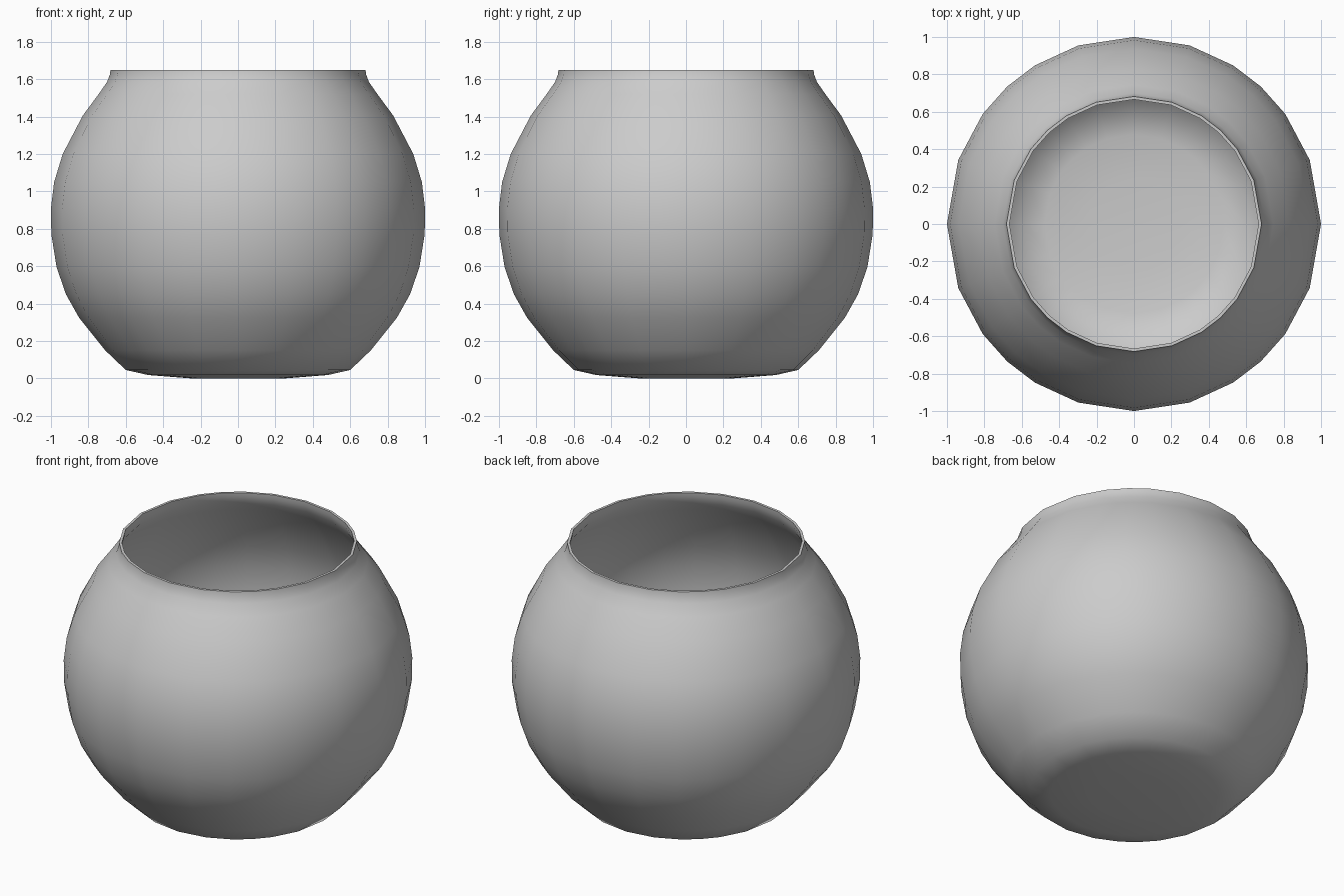
import bpy, bmesh, math

if "Cube" in bpy.data.objects:
    bpy.data.objects.remove(bpy.data.objects["Cube"])

# Outer profile of the bowl (radius, height), bottom to rim
outer = [(0.25, 0.0), (0.48, 0.018), (0.60, 0.045), (0.71, 0.15), (0.85, 0.325),
         (0.92, 0.45), (0.97, 0.595), (0.998, 0.77), (1.0, 0.91), (0.983, 1.05),
         (0.937, 1.20), (0.83, 1.405), (0.745, 1.52), (0.70, 1.585),
         (0.685, 1.625), (0.682, 1.65)]
wall = 0.016

# Inner profile: outer offset inward along its normals
inner = []
for i, (r, z) in enumerate(outer):
    a, b = outer[max(i - 1, 0)], outer[min(i + 1, len(outer) - 1)]
    dr, dz = b[0] - a[0], b[1] - a[1]
    n = math.hypot(dr, dz)
    inner.append((r - wall * dz / n, z + wall * dr / n))
inner[-1] = (0.666, 1.65)
profile = outer + inner[::-1]

# Slightly uneven 24-sided spacing, repeated per quadrant
quadrant = [0, 20, 36, 47.3, 58, 72.7]
angles = [math.radians(q * 90 + a) for q in range(4) for a in
          (quadrant if q % 2 == 0 else [0] + [90 - x for x in quadrant[:0:-1]])]

bm = bmesh.new()
rings = [[bm.verts.new((r * math.cos(t), r * math.sin(t), z)) for t in angles]
         for r, z in profile]
n = len(angles)
for lo, hi in zip(rings, rings[1:]):
    for i in range(n):
        j = (i + 1) % n
        bm.faces.new((lo[i], lo[j], hi[j], hi[i]))

# Floor discs, outside and inside
bm.faces.new(rings[0][::-1])
bm.faces.new(rings[-1])
bmesh.ops.recalc_face_normals(bm, faces=bm.faces[:])

mesh = bpy.data.meshes.new("round_bowl")
bm.to_mesh(mesh)
bm.free()
bowl = bpy.data.objects.new("round_bowl", mesh)
bpy.context.collection.objects.link(bowl)
bpy.context.view_layer.objects.active = bowl
bowl.select_set(True)
bpy.ops.object.shade_smooth_by_angle(angle=math.radians(50))
